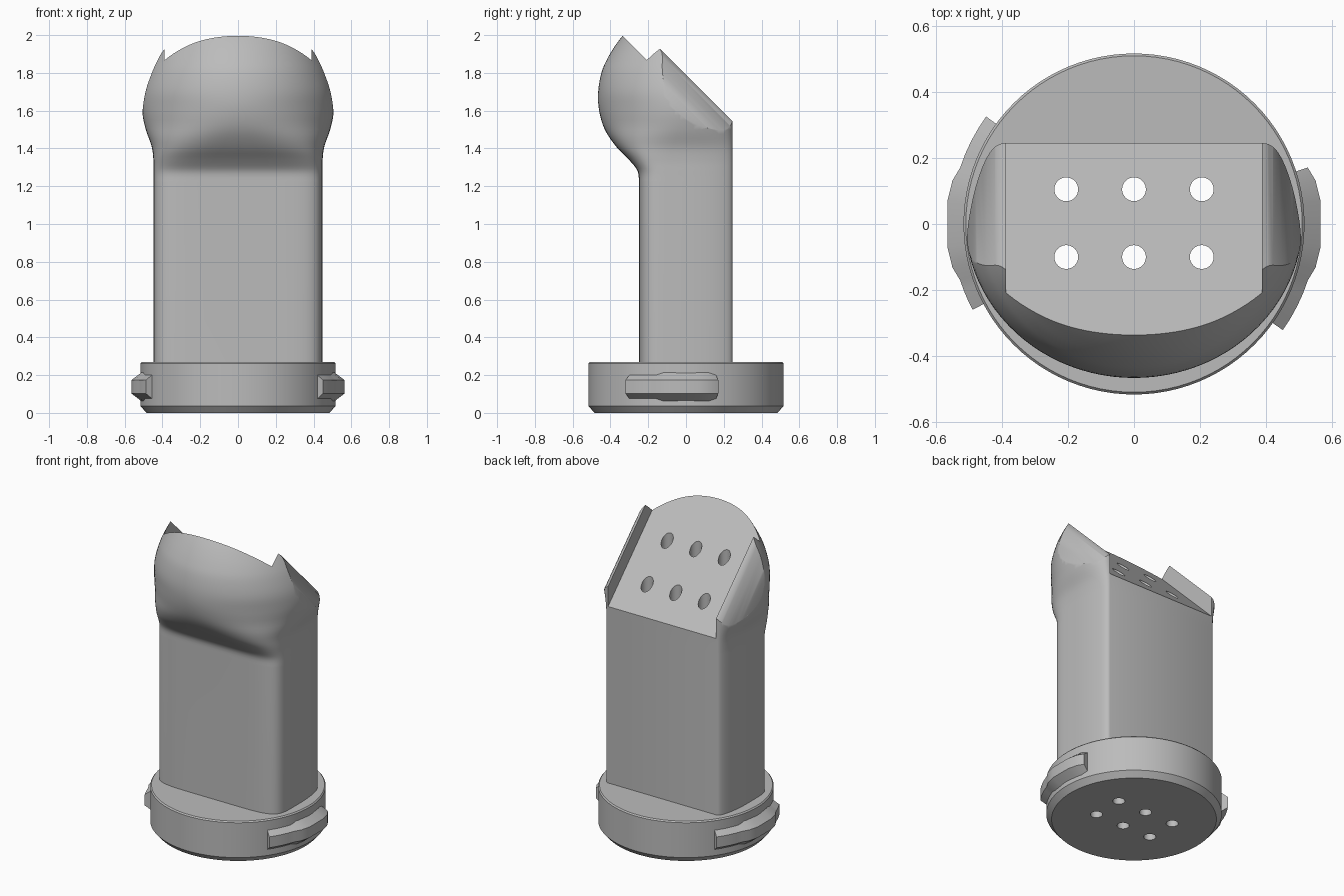
import bpy
import bmesh
from math import sin, cos, pi, radians
from mathutils import Vector

if "Cube" in bpy.data.objects:
    bpy.data.objects.remove(bpy.data.objects["Cube"], do_unlink=True)

grey = bpy.data.materials.new("plain grey")
grey.use_nodes = True
GREY = (0.5, 0.5, 0.5, 1)
grey.diffuse_color = GREY
grey.node_tree.nodes["Principled BSDF"].inputs["Base Color"].default_value = GREY


def loft(name, rings):
    """Closed solid skinned through matching rings of points."""
    bm = bmesh.new()
    rows = [[bm.verts.new(p) for p in ring] for ring in rings]
    for a, b in zip(rows, rows[1:]):
        for i in range(len(a)):
            j = (i + 1) % len(a)
            bm.faces.new((a[i], a[j], b[j], b[i]))
    bm.faces.new(rows[0])
    bm.faces.new(rows[-1])
    bmesh.ops.recalc_face_normals(bm, faces=bm.faces)
    mesh = bpy.data.meshes.new(name)
    bm.to_mesh(mesh)
    bm.free()
    mesh.materials.append(grey)
    obj = bpy.data.objects.new(name, mesh)
    bpy.context.collection.objects.link(obj)
    return obj


def activate(obj):
    bpy.ops.object.select_all(action='DESELECT')
    obj.select_set(True)
    bpy.context.view_layer.objects.active = obj


def cut(obj, cutter):
    activate(obj)
    mod = obj.modifiers.new("cut", 'BOOLEAN')
    mod.operation = 'DIFFERENCE'
    mod.solver = 'EXACT'
    mod.object = cutter
    bpy.ops.object.modifier_apply(modifier=mod.name)


def smooth(obj, angle):
    activate(obj)
    bpy.ops.object.shade_smooth_by_angle(angle=radians(angle))


def circle(r, z, n, x=0, y=0):
    return [(x + r * cos(2 * pi * i / n), y + r * sin(2 * pi * i / n), z) for i in range(n)]


def spline(points, steps):
    """Smooth path through the given stations."""
    p = [points[0]] + points + [points[-1]]
    out = []
    for a, b, c, d in zip(p, p[1:], p[2:], p[3:]):
        for k in range(steps):
            t = k / steps
            out.append(b + (c - a) * t / 2 + (a * 2 - b * 5 + c * 4 - d) * t * t / 2
                       + (b * 3 - a - c * 3 + d) * t ** 3 / 2)
    return out + [points[-1]]


# Body section: flat back, curved sides, squarish front turning into an ellipse
BACK, CORNER = 0.245, 0.39


def body_ring(z, width, front, power):
    half = []
    for i in range(10):
        a = pi / 2 * (1 - i / 10)
        half.append((CORNER + (width - CORNER) * cos(a), BACK * sin(a), z))
    for i in range(24):
        a = pi / 2 * i / 24
        half.append((width * cos(a) ** (2 / power), -front * sin(a) ** (2 / power), z))
    return half + [(0, -front, z)] + [(-x, y, h) for x, y, h in reversed(half)]


# Stations: height, half width, front depth, squareness
stations = [Vector(s) for s in (
    (1.22, .447, .25, 6), (1.28, .447, .256, 5.6), (1.34, .448, .302, 4.6),
    (1.41, .457, .37, 3.3), (1.5, .488, .43, 2.3), (1.6, .508, .46, 2),
    (1.7, .503, .465, 2), (1.8, .475, .448, 2), (1.87, .445, .419, 2),
    (1.94, .41, .378, 2), (2.0, .393, .333, 2), (2.06, .392, .28, 2))]
body = loft("body", [body_ring(.255, .447, .25, 6)] + [body_ring(*s) for s in spline(stations, 4)])

# Slanted top: recessed flat face between two rounded cheeks
SLOT = 0.388
edge = [(SLOT, 1.66), (SLOT, 1.79), (.405, 1.778), (.42, 1.755), (.45, 1.69),
        (.48, 1.62), (.515, 1.52), (.7, 1.5), (.7, 3)]
outline = edge + [(-x, s) for x, s in reversed(edge)]
slant = loft("slant_cutter", [[(x, t, s - t) for x, s in outline] for t in (-1, 1)])
slant.hide_render = True
cut(body, slant)

# Round base with chamfered rims
base = loft("base", [circle(r, z, 96) for r, z in
                     ((.485, 0), (.516, .036), (.516, .262), (.509, .27))])

# Six holes straight through
cutters = [slant]
for x in (-.205, 0, .205):
    for y in (.105, -.1):
        hole = loft("hole_cutter", [circle(.036, z, 32, x, y) for z in (-1, 3)])
        hole.hide_render = True
        cutters.append(hole)
        cut(body, hole)
        cut(base, hole)
for c in cutters:
    bpy.data.objects.remove(c, do_unlink=True)
smooth(body, 35)
smooth(base, 30)


# Locking lugs: chamfered arcs with a raised flat middle
def lug(name, facing, start, end):
    rings = []
    middle = [-18, -13.5, -7, 7, 13.5, 18]
    angles = [start + (-18 - start) * i / 4 for i in range(4)] + middle
    if end > 20:
        angles += [18 + (end - 18) * i / 3 for i in (1, 2, 3)]
    for a in angles:
        raised = abs(a) < 15
        r = (.569 if abs(a) < 10 else .565) if raised else .553
        tall = .076 if raised else .063
        d = radians(a + facing)
        rings.append([(q * cos(d), q * sin(d), .138 + h) for q, h in
                      ((.49, -tall), (.515, -tall), (r, -.035),
                       (r, .035), (.515, tall), (.49, tall))])
    smooth(loft(name, rings), 20)


lug("left_lug", 0, -35.5, 18)
lug("right_lug", 180, -36, 28)
